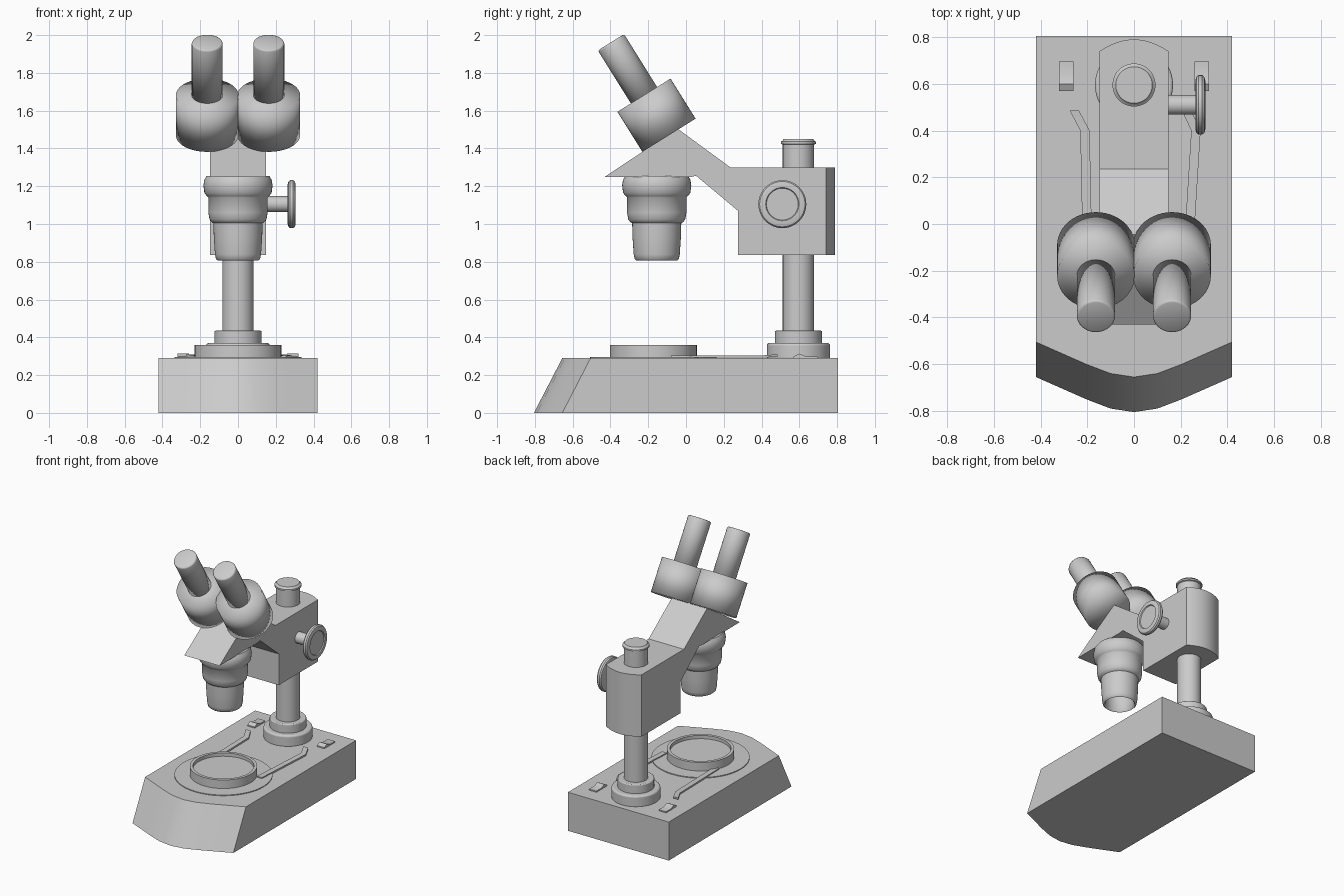
import bpy, bmesh, math
from mathutils import Matrix, Vector

if "Cube" in bpy.data.objects:
    bpy.data.objects.remove(bpy.data.objects["Cube"], do_unlink=True)

SEGMENTS = 48


def finish(name, bm, matrix=Matrix(), angle=35, bevel=0):
    """Turn a bmesh into a named, shaded object."""
    bmesh.ops.remove_doubles(bm, verts=bm.verts, dist=1e-5)
    bmesh.ops.recalc_face_normals(bm, faces=bm.faces)
    mesh = bpy.data.meshes.new(name)
    bm.to_mesh(mesh)
    bm.free()
    obj = bpy.data.objects.new(name, mesh)
    bpy.context.collection.objects.link(obj)
    obj.matrix_world = matrix
    bpy.ops.object.select_all(action="DESELECT")
    obj.select_set(True)
    bpy.context.view_layer.objects.active = obj
    bpy.ops.object.shade_smooth_by_angle(angle=math.radians(angle))
    if bevel:
        mod = obj.modifiers.new("Soft edges", "BEVEL")
        mod.width, mod.segments = bevel, 3
        mod.limit_method = "ANGLE"
    return obj


def loft(name, sections, **kw):
    """Bridge matching closed sections and cap both ends."""
    bm = bmesh.new()
    rows = [[bm.verts.new(p) for p in s] for s in sections]
    for a, b in zip(rows, rows[1:]):
        for i in range(len(a)):
            j = (i + 1) % len(a)
            bm.faces.new((a[i], a[j], b[j], b[i]))
    bm.faces.new(rows[0])
    bm.faces.new(rows[-1])
    return finish(name, bm, **kw)


def slab(name, profile, x0, x1, **kw):
    """Extrude a side profile of (y, z) points across x."""
    return loft(name, [[(x, y, z) for y, z in profile] for x in (x0, x1)], **kw)


def lathe(name, profile, location, rotation=Matrix(), **kw):
    """Spin a profile of (radius, height) points around its own z axis."""
    bm = bmesh.new()
    verts = [bm.verts.new((r, 0, z)) for r, z in profile]
    edges = [bm.edges.new(pair) for pair in zip(verts, verts[1:])]
    bmesh.ops.spin(bm, geom=verts + edges, cent=(0, 0, 0), axis=(0, 0, 1),
                   angle=math.tau, steps=SEGMENTS, use_duplicate=False)
    return finish(name, bm, Matrix.Translation(location) @ rotation.to_4x4(), **kw)


def cylinder(name, radius, z0, z1, location, rotation=Matrix(), **kw):
    return lathe(name, [(0, z0), (radius, z0), (radius, z1), (0, z1)],
                 location, rotation, **kw)


# Base: bowed front edge that leans back towards the top
half_front = [(0.42, -0.655), (0.3, -0.708), (0.2, -0.752), (0.1, -0.79)]
front = [(-x, y) for x, y in half_front] + [(0, -0.805)] + half_front[::-1]
bottom = [(x, y, 0) for x, y in front] + [(0.42, 0.805, 0), (-0.42, 0.805, 0)]
top = [(x, y + 0.15 if y < 0 else y, 0.29) for x, y, z in bottom]
loft("base", [bottom, top])

# Stage: thin plate and a raised ring with a sunken floor
STAGE = (0, -0.173, 0.29)
cylinder("stage_plate", 0.335, -0.01, 0.006, STAGE)
lathe("stage_ring", [(0, 0), (0.23, 0), (0.23, 0.07), (0.208, 0.07),
                     (0.208, 0.045), (0, 0.045)], STAGE)

# Stage clips: flat bars with a bent, slightly raised tip
clips = {"right": [(-0.2, -0.08), (-0.21, 0.4), (-0.255, 0.485)],
         "left": [(0.235, -0.08), (0.265, 0.4), (0.225, 0.485)]}
for side, path in clips.items():
    sections = []
    for (x, y), z in zip(path, (0.298, 0.298, 0.304)):
        w, h = 0.02, 0.006
        sections.append([(x - w, y, z - h), (x + w, y, z - h),
                         (x + w, y, z + h), (x - w, y, z + h)])
    loft(side + "_stage_clip", sections)

# Rocker switches near the back corners
for side, x in (("right", -0.29), ("left", 0.29)):
    slab(side + "_switch",
         [(0.57, 0.28), (0.695, 0.28), (0.695, 0.299), (0.635, 0.299),
          (0.6, 0.314), (0.57, 0.299)], x - 0.03, x + 0.03)

# Post with stepped collars
POST = (0, 0.595, 0)
cylinder("post", 0.083, 0.3, 1.3, POST)
cylinder("lower_collar", 0.167, 0.28, 0.37, POST, bevel=0.012)
cylinder("upper_collar", 0.125, 0.36, 0.435, POST, bevel=0.006)
lathe("post_cap", [(0, 1.29), (0.083, 1.29), (0.083, 1.42), (0.092, 1.424),
                   (0.092, 1.436), (0.083, 1.442), (0.078, 1.45), (0, 1.45)], POST)

# Arm: side profile carried across x, with a bowed back
sections = []
for i in range(-6, 7):
    x = 0.147 * i / 6
    back = 0.74 + 0.05 * (1 - (i / 6) ** 2)
    sections.append([(x, y, z) for y, z in
                     [(0, 1.3), (0.275, 1.07), (0.275, 0.835),
                      (back, 0.835), (back, 1.3)]])
loft("arm", sections)

# Focus knob on the left side
KNOB = (0, 0.51, 1.105)
sideways = Matrix.Rotation(math.pi / 2, 4, "Y")
cylinder("focus_shaft", 0.042, 0.13, 0.275, KNOB, sideways)
lathe("focus_knob", [(0, 0.263), (0.105, 0.263), (0.12, 0.267), (0.127, 0.276),
                     (0.127, 0.292), (0.12, 0.301), (0.105, 0.305), (0.088, 0.305),
                     (0.084, 0.298), (0, 0.298)], KNOB, sideways)

# Wedge-shaped head
slab("head", [(-0.43, 1.25), (0.03, 1.25), (0.235, 1.3), (-0.045, 1.505)],
     -0.147, 0.147)

# Objective: three rounded steps and an open lower end
lathe("objective", [(0, 1.255), (0.165, 1.255), (0.178, 1.235), (0.183, 1.205),
                    (0.178, 1.165), (0.165, 1.148), (0.157, 1.14), (0.157, 1.06),
                    (0.151, 1.025), (0.14, 1.01), (0.13, 1.004), (0.128, 0.93),
                    (0.122, 0.84), (0.117, 0.815), (0.108, 0.807), (0.1, 0.815),
                    (0.1, 0.93), (0, 0.93)], (0, -0.155, 0), angle=50)

# Paired eye tubes tilted towards the viewer
tilt = Matrix.Rotation(math.radians(32), 4, "X")
for side, x in (("right", -0.163), ("left", 0.163)):
    seat = Vector((x, -0.09, 1.47))
    cylinder(side + "_prism_housing", 0.166, 0, 0.25, seat, tilt, angle=180)
    lathe(side + "_eyepiece", [(0, 0.2), (0.082, 0.2), (0.082, 0.57), (0.079, 0.577),
                               (0.072, 0.58), (0, 0.58)], seat, tilt, angle=180)
